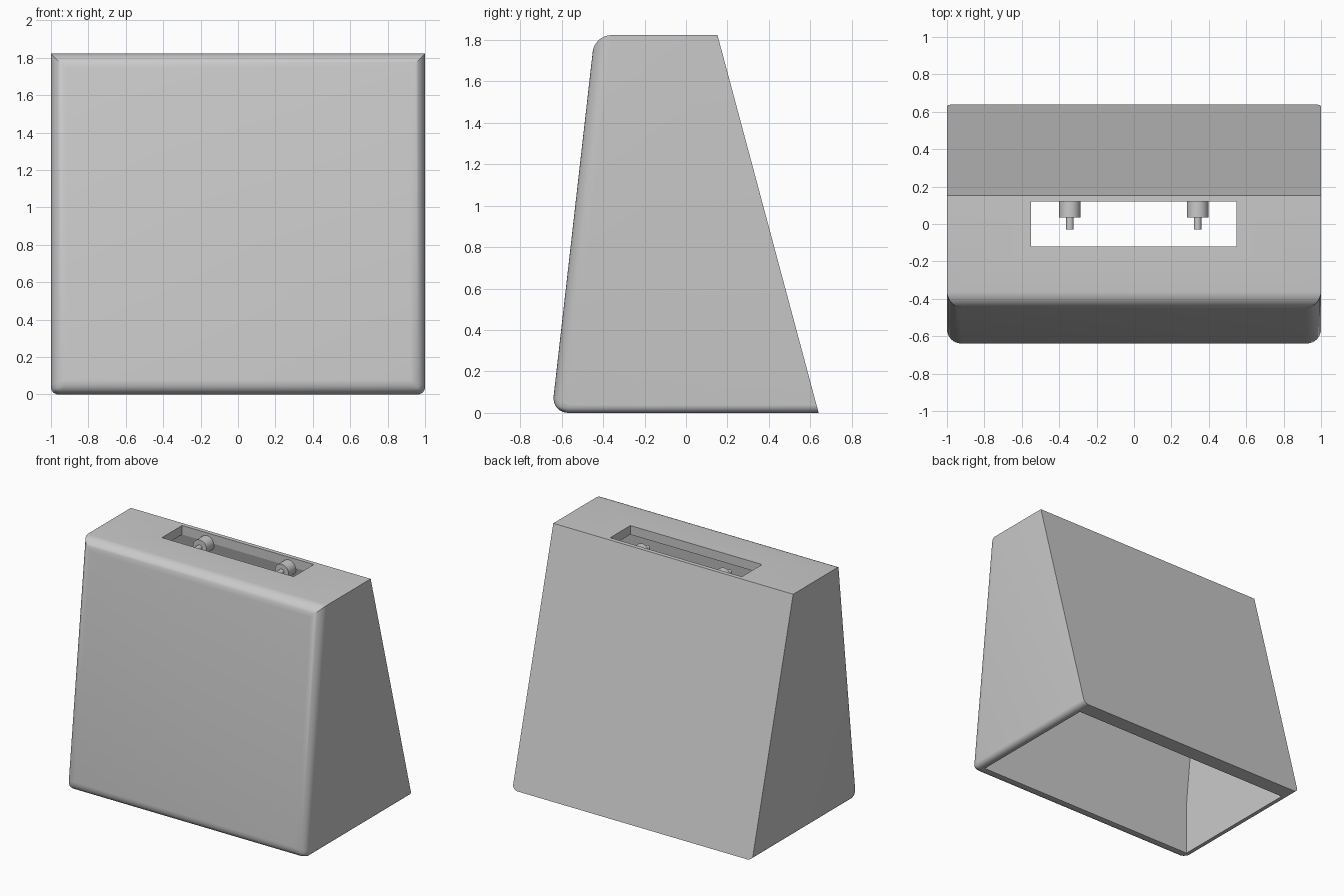
import bpy, bmesh, math
from mathutils import Matrix

if "Cube" in bpy.data.objects:
    bpy.data.objects.remove(bpy.data.objects["Cube"])

grey = bpy.data.materials.new("plain grey")
grey.diffuse_color = (0.59, 0.59, 0.59, 1)
grey.use_nodes = True
grey.node_tree.nodes["Principled BSDF"].inputs["Base Color"].default_value = grey.diffuse_color


def prism(name, profile, x0, x1):
    """Extrude a (y, z) outline from x0 to x1."""
    bm = bmesh.new()
    face = bm.faces.new([bm.verts.new((x0, y, z)) for y, z in profile])
    ext = bmesh.ops.extrude_face_region(bm, geom=[face])
    verts = [v for v in ext["geom"] if isinstance(v, bmesh.types.BMVert)]
    bmesh.ops.translate(bm, verts=verts, vec=(x1 - x0, 0, 0))
    bmesh.ops.recalc_face_normals(bm, faces=bm.faces)
    mesh = bpy.data.meshes.new(name)
    bm.to_mesh(mesh)
    bm.free()
    mesh.materials.append(grey)
    obj = bpy.data.objects.new(name, mesh)
    bpy.context.collection.objects.link(obj)
    return obj


def select(obj):
    bpy.ops.object.select_all(action='DESELECT')
    obj.select_set(True)
    bpy.context.view_layer.objects.active = obj


# Tapered housing, with large rounds around the front and small ones under the sides
housing = prism("housing", [(-0.648, 0), (0.64, 0), (0.152, 1.823), (-0.441, 1.823)], -1, 1)
weights = housing.data.attributes.new("bevel_weight_edge", 'FLOAT', 'EDGE')
for e in housing.data.edges:
    a, b = (housing.data.vertices[i].co for i in e.vertices)
    if a.y < 0 and b.y < 0:
        weights.data[e.index].value = 1.0
    elif a.z < 0.01 and b.z < 0.01 and abs(a.x - b.x) < 0.01:
        weights.data[e.index].value = 0.5
bevel = housing.modifiers.new("rounds", 'BEVEL')
bevel.limit_method = 'WEIGHT'
bevel.width = 0.08
bevel.segments = 8

# Hollow interior: upright around the bottom opening, then parallel to the sloping walls
cutters = [
    prism("cavity_cutter", [(-0.54, -0.1), (0.522, -0.1), (0.522, 0.255), (0.121, 1.755),
                            (-0.395, 1.755), (-0.54, 0.4)], -0.945, 0.945),
    prism("slot_cutter", [(-0.12, 1.7), (0.12, 1.7), (0.12, 2.0), (-0.12, 2.0)], -0.55, 0.548),
]
for cutter in cutters:
    cutter.hide_render = True
    mod = housing.modifiers.new(cutter.name, 'BOOLEAN')
    mod.operation = 'DIFFERENCE'
    mod.solver = 'EXACT'
    mod.object = cutter
select(housing)
for mod in list(housing.modifiers):
    bpy.ops.object.modifier_apply(modifier=mod.name)
for cutter in cutters:
    bpy.data.objects.remove(cutter)
select(housing)
bpy.ops.object.shade_smooth_by_angle(angle=math.radians(30))


def rod(name, x, y0, y1, z, radius):
    """Cylinder lying along y."""
    bm = bmesh.new()
    bmesh.ops.create_cone(bm, cap_ends=True, segments=32, radius1=radius, radius2=radius,
                          depth=y1 - y0, matrix=Matrix.Translation((x, (y0 + y1) / 2, z))
                          @ Matrix.Rotation(math.pi / 2, 4, 'X'))
    mesh = bpy.data.meshes.new(name)
    bm.to_mesh(mesh)
    bm.free()
    mesh.materials.append(grey)
    obj = bpy.data.objects.new(name, mesh)
    bpy.context.collection.objects.link(obj)
    select(obj)
    bpy.ops.object.shade_smooth_by_angle(angle=math.radians(30))


# Two stepped pegs on the back wall behind the slot
for side, x in (("left", -0.343), ("right", 0.34)):
    rod(side + "_peg_base", x, 0.035, 0.145, 1.745, 0.057)
    rod(side + "_peg_tip", x, -0.03, 0.04, 1.745, 0.02)
